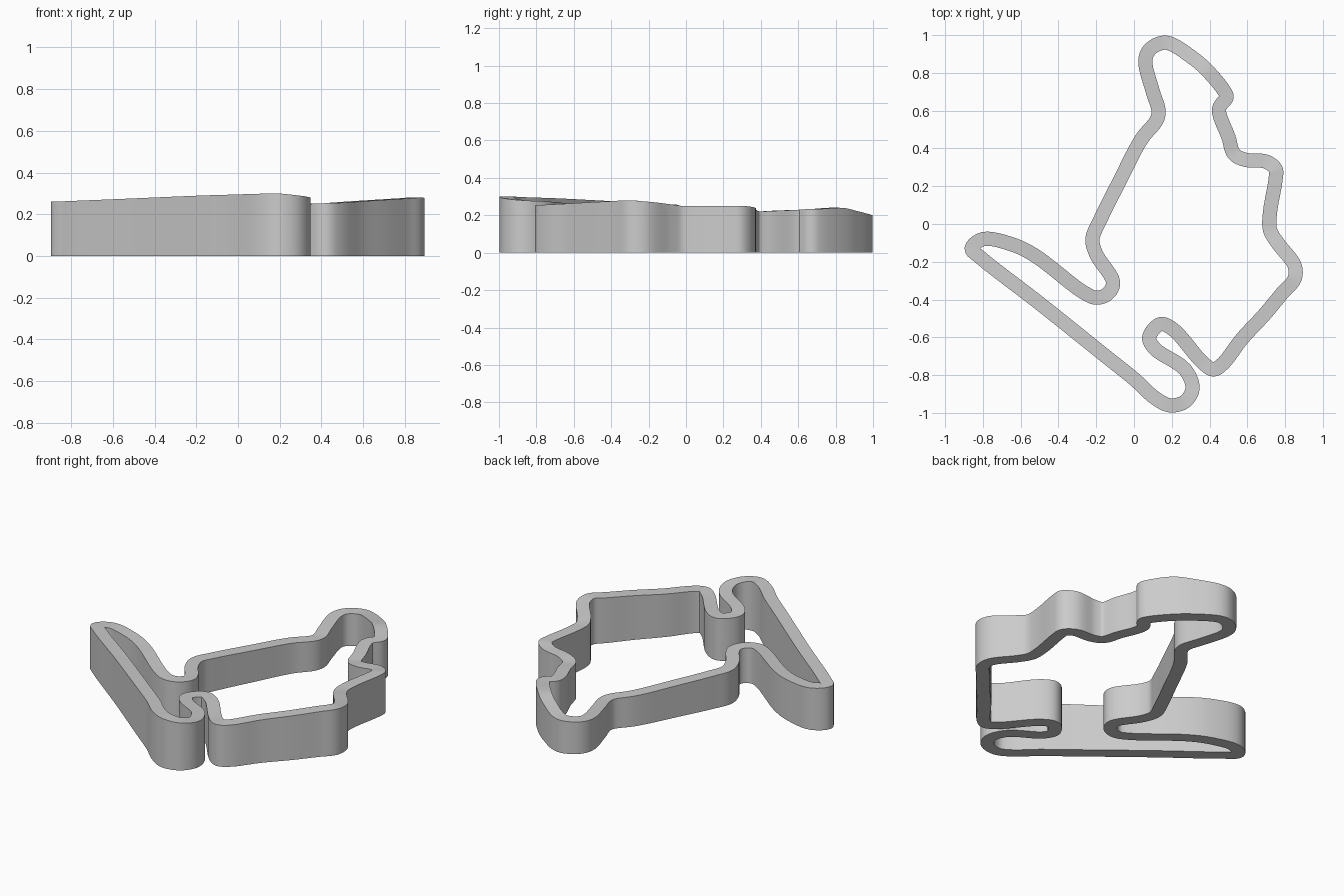
import bpy
import bmesh
from mathutils import Vector

WALL_WIDTH = 0.075
STEPS = 6

# Centre line in hundredths, split into stretches: (height at its start, points)
STRETCHES = [
    # long front straight
    (26, [(-86, -13), (-81, -18), (-50, -42)]),
    (29, [(-15, -70), (0, -82), (11, -92)]),
    # front hairpin pair
    (30, [(19, -96), (27, -94)]),
    (28, [(31, -87), (27, -77), (11, -66)]),
    (26, [(8, -60), (14, -53), (21, -56)]),
    (25, [(36, -73), (42, -77), (47, -74), (57, -61)]),
    # right flank
    (27, [(69, -48), (79, -36)]),
    (28, [(85, -29), (85, -22), (76, -10)]),
    (25, [(72, -3), (72, 6), (75, 24)]),
    (25, [(75, 29), (70, 33), (59, 34)]),
    (22, [(53, 37), (50, 46)]),
    # tight back kink
    (23, [(45, 61), (49, 67), (48, 70)]),
    (24, [(39, 81), (31, 88)]),
    # back loop
    (20, [(17, 96), (9, 93), (6, 87), (10, 70)]),
    # left flank
    (18, [(13, 60), (12, 55), (4, 45), (-8, 22)]),
    (20, [(-18, 2), (-22, -8), (-20, -16)]),
    # left bend and return to the tip
    (21, [(-11, -31), (-14, -37), (-20, -39), (-27, -36)]),
    (24, [(-52, -17), (-64, -11), (-80, -8)]),
]


def control_points():
    """Give every point a height that runs evenly into the next stretch."""
    result = []
    for index, (start, points) in enumerate(STRETCHES):
        end, following = STRETCHES[(index + 1) % len(STRETCHES)]
        path = [Vector(p) for p in points] + [Vector(following[0])]
        lengths = [(b - a).length for a, b in zip(path, path[1:])]
        travelled = 0
        for point, length in zip(path, lengths):
            height = start + (end - start) * travelled / sum(lengths)
            result.append(Vector((point.x, point.y, height)) / 100)
            travelled += length
    return result


def smooth_loop(points):
    """Closed centripetal spline through the points."""
    result = []
    count = len(points)
    for i in range(count):
        a, b, c, d = (points[(i + k) % count] for k in (-1, 0, 1, 2))
        ta = (b - a).length ** 0.5
        tb = (c - b).length ** 0.5
        tc = (d - c).length ** 0.5
        leave = ((b - a) / ta - (c - a) / (ta + tb) + (c - b) / tb) * tb
        arrive = ((c - b) / tb - (d - b) / (tb + tc) + (d - c) / tc) * tb
        for step in range(STEPS):
            t = step / STEPS
            s = 1 - t
            result.append(b * (1 + 2 * t) * s * s + leave * t * s * s
                          + c * t * t * (3 - 2 * t) - arrive * t * t * s)
    return result


def build_wall(name, path, material):
    """Sweep a rectangle standing on the floor along the closed path."""
    bm = bmesh.new()
    rings = []
    for i, point in enumerate(path):
        along = path[(i + 1) % len(path)] - path[i - 1]
        side = Vector((along.y, -along.x, 0)).normalized() * WALL_WIDTH / 2
        outer, inner = point + side, point - side
        corners = [(outer.x, outer.y, 0), outer, inner, (inner.x, inner.y, 0)]
        rings.append([bm.verts.new(corner) for corner in corners])
    for i, ring in enumerate(rings):
        previous = rings[i - 1]
        for k in range(len(ring)):
            n = (k + 1) % len(ring)
            bm.faces.new((previous[k], ring[k], ring[n], previous[n]))
    bmesh.ops.recalc_face_normals(bm, faces=bm.faces)
    mesh = bpy.data.meshes.new(name)
    bm.to_mesh(mesh)
    bm.free()
    mesh.materials.append(material)
    wall = bpy.data.objects.new(name, mesh)
    bpy.context.collection.objects.link(wall)
    return wall


def make_material(name, colour):
    material = bpy.data.materials.new(name)
    material.use_nodes = True
    material.diffuse_color = colour
    shader = material.node_tree.nodes["Principled BSDF"]
    shader.inputs["Base Color"].default_value = colour
    return material


cube = bpy.data.objects.get("Cube")
if cube:
    bpy.data.objects.remove(cube, do_unlink=True)

# Circuit wall: one closed ribbon with a rising and falling top
grey = make_material("light grey", (0.6, 0.6, 0.6, 1))
circuit = build_wall("circuit_wall", smooth_loop(control_points()), grey)
bpy.ops.object.select_all(action="DESELECT")
circuit.select_set(True)
bpy.context.view_layer.objects.active = circuit
bpy.ops.object.shade_smooth_by_angle()
